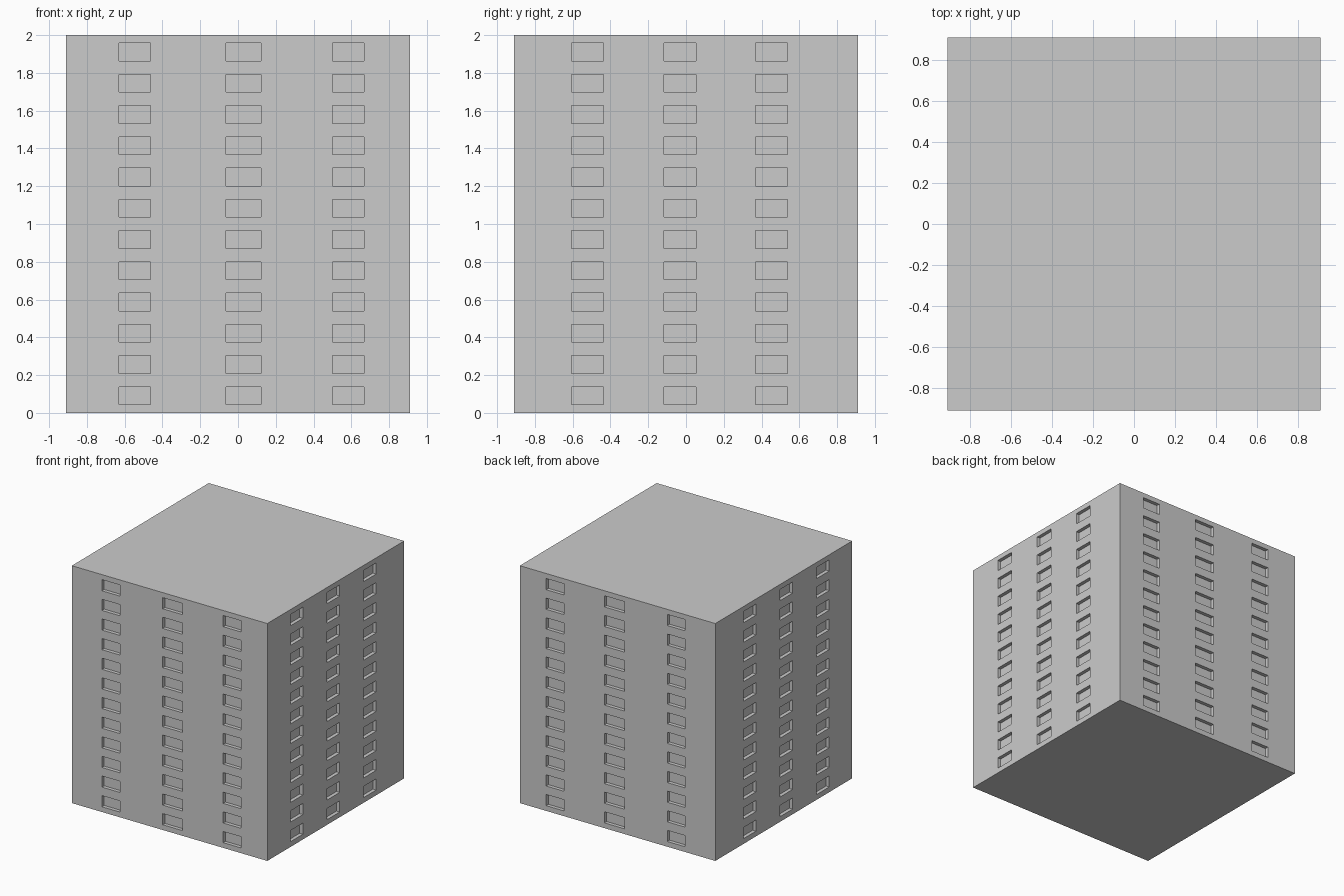
import bpy, bmesh
from mathutils import Vector

if "Cube" in bpy.data.objects:
    bpy.data.objects.remove(bpy.data.objects["Cube"])

HALF, HEIGHT, DEPTH = 0.911, 2.0, 0.03
COLS_X = [(-0.63, -0.464), (-0.064, 0.122), (0.5, 0.666)]    # front and back windows
COLS_Y = [(-0.605, -0.437), (-0.117, 0.053), (0.369, 0.537)]  # side windows
ROWS = [(0.044 + i * 0.1654, 0.138 + i * 0.1654) for i in range(12)]


def inside(v, spans):
    return any(a < v < b for a, b in spans)


# Building body: a box scored along every window edge
bm = bmesh.new()
bmesh.ops.create_cube(bm, size=1)
for v in bm.verts:
    v.co = Vector((v.co.x * 2 * HALF, v.co.y * 2 * HALF, (v.co.z + 0.5) * HEIGHT))
for axis, spans in enumerate((COLS_X, COLS_Y, ROWS)):
    for span in spans:
        for c in span:
            no = Vector((0, 0, 0))
            no[axis] = 1
            bmesh.ops.bisect_plane(bm, geom=bm.verts[:] + bm.edges[:] + bm.faces[:],
                                   plane_co=no * c, plane_no=no)

# Windows: push the framed cells into the four walls
bm.normal_update()
windows = []
for f in bm.faces:
    c, n = f.calc_center_median(), f.normal
    if inside(c.z, ROWS):
        if (abs(n.y) > 0.9 and inside(c.x, COLS_X)) or (abs(n.x) > 0.9 and inside(c.y, COLS_Y)):
            windows.append(f)
for f in windows:
    n = f.normal.copy()
    pane = bmesh.ops.extrude_face_region(bm, geom=[f])["geom"]
    bmesh.ops.translate(bm, vec=-n * DEPTH,
                        verts=[g for g in pane if isinstance(g, bmesh.types.BMVert)])
    if f.is_valid:
        bmesh.ops.delete(bm, geom=[f], context='FACES_ONLY')
bmesh.ops.recalc_face_normals(bm, faces=bm.faces[:])

me = bpy.data.meshes.new("tower_block")
bm.to_mesh(me)
bm.free()
bpy.context.collection.objects.link(bpy.data.objects.new("tower_block", me))
